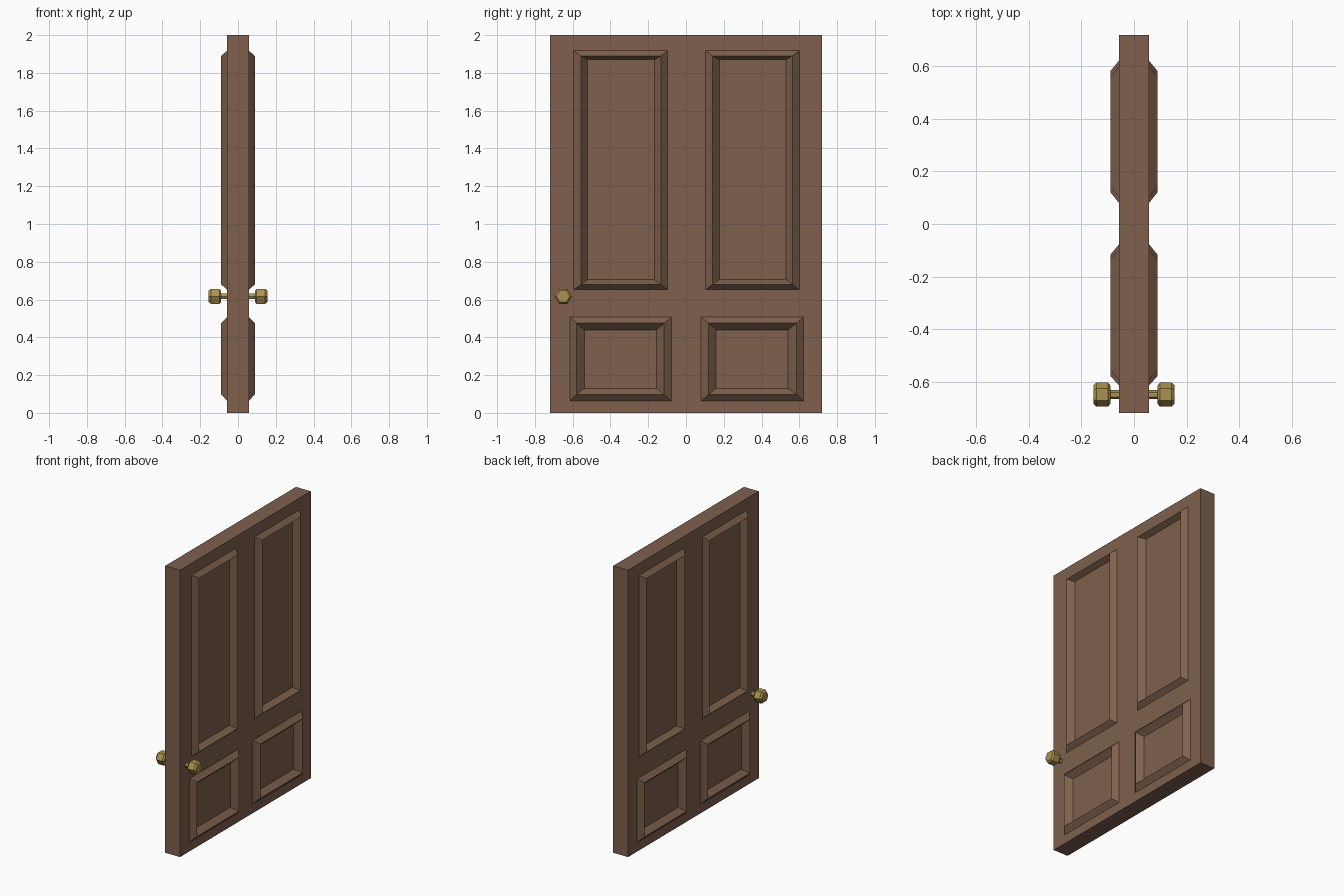
import bpy, bmesh, math
from mathutils import Vector

if "Cube" in bpy.data.objects:
    bpy.data.objects.remove(bpy.data.objects["Cube"])


def material(name, color):
    m = bpy.data.materials.new(name)
    m.diffuse_color = (*color, 1)
    m.use_nodes = True
    m.node_tree.nodes["Principled BSDF"].inputs["Base Color"].default_value = m.diffuse_color
    return m


def finish(name, bm, mat):
    bmesh.ops.recalc_face_normals(bm, faces=bm.faces)
    mesh = bpy.data.meshes.new(name)
    bm.to_mesh(mesh)
    bm.free()
    obj = bpy.data.objects.new(name, mesh)
    bpy.context.collection.objects.link(obj)
    mesh.materials.append(mat)
    return obj


def bridge(bm, a, b):
    n = len(a)
    for i in range(n):
        j = (i + 1) % n
        bm.faces.new((a[i], a[j], b[j], b[i]))


wood = material("wood", (0.21, 0.118, 0.073))
brass = material("brass", (0.41, 0.29, 0.08))

HALF = 0.057      # half the door thickness
RIDGE = 0.089     # top of the raised moulding
RECESS = 0.05     # sunken panel level
SPLIT = 0.57      # height where upper and lower panels meet

# Each panel as nested rectangles (y0, y1, z0, z1): quarter, moulding foot, ridge, panel
panels = [
    [(-0.72, 0, SPLIT, 2), (-0.595, -0.098, 0.652, 1.918),
     (-0.555, -0.133, 0.68, 1.89), (-0.522, -0.167, 0.705, 1.87)],
    [(0, 0.72, SPLIT, 2), (0.103, 0.60, 0.652, 1.918),
     (0.14, 0.563, 0.68, 1.89), (0.177, 0.53, 0.705, 1.87)],
    [(-0.72, 0, 0, SPLIT), (-0.615, -0.077, 0.063, 0.507),
     (-0.58, -0.116, 0.098, 0.475), (-0.538, -0.155, 0.13, 0.439)],
    [(0, 0.72, 0, SPLIT), (0.08, 0.622, 0.063, 0.507),
     (0.12, 0.584, 0.098, 0.475), (0.16, 0.54, 0.13, 0.439)],
]

# Door: one panelled side, edges pulled back to the middle, mirrored
bm = bmesh.new()
for rects in panels:
    loops = []
    for (y0, y1, z0, z1), x in zip(rects, (HALF, HALF, RIDGE, RECESS)):
        loops.append([bm.verts.new((x, y, z)) for y, z in
                      ((y0, z0), (y1, z0), (y1, z1), (y0, z1))])
    for a, b in zip(loops, loops[1:]):
        bridge(bm, a, b)
    bm.faces.new(loops[-1])
bmesh.ops.remove_doubles(bm, verts=bm.verts, dist=1e-5)
rim = [e for e in bm.edges if e.is_boundary]
new = bmesh.ops.extrude_edge_only(bm, edges=rim)["geom"]
for v in new:
    if isinstance(v, bmesh.types.BMVert):
        v.co.x = 0
bmesh.ops.recalc_face_normals(bm, faces=bm.faces)
if sum((f.normal.x for f in bm.faces)) < 0:
    bmesh.ops.reverse_faces(bm, faces=bm.faces)
both = bmesh.ops.duplicate(bm, geom=bm.verts[:] + bm.edges[:] + bm.faces[:])["geom"]
for v in both:
    if isinstance(v, bmesh.types.BMVert):
        v.co.x = -v.co.x
bmesh.ops.remove_doubles(bm, verts=bm.verts, dist=1e-5)
finish("door", bm, wood)

# Knobs: hexagonal lathe along x, one on each side
profile = [(0.04, 0.017), (0.089, 0.017), (0.089, 0.034),
           (0.099, 0.046), (0.143, 0.046), (0.155, 0.035)]
for name, side in (("right_knob", 1), ("left_knob", -1)):
    bm = bmesh.new()
    rings = []
    for x, r in profile:
        rings.append([bm.verts.new(Vector((side * x,
                                           -0.65 + r * math.cos(i * math.pi / 3),
                                           0.617 + r * math.sin(i * math.pi / 3))))
                      for i in range(6)])
    for a, b in zip(rings, rings[1:]):
        bridge(bm, a, b)
    bm.faces.new(rings[0])
    bm.faces.new(rings[-1])
    finish(name, bm, brass)
